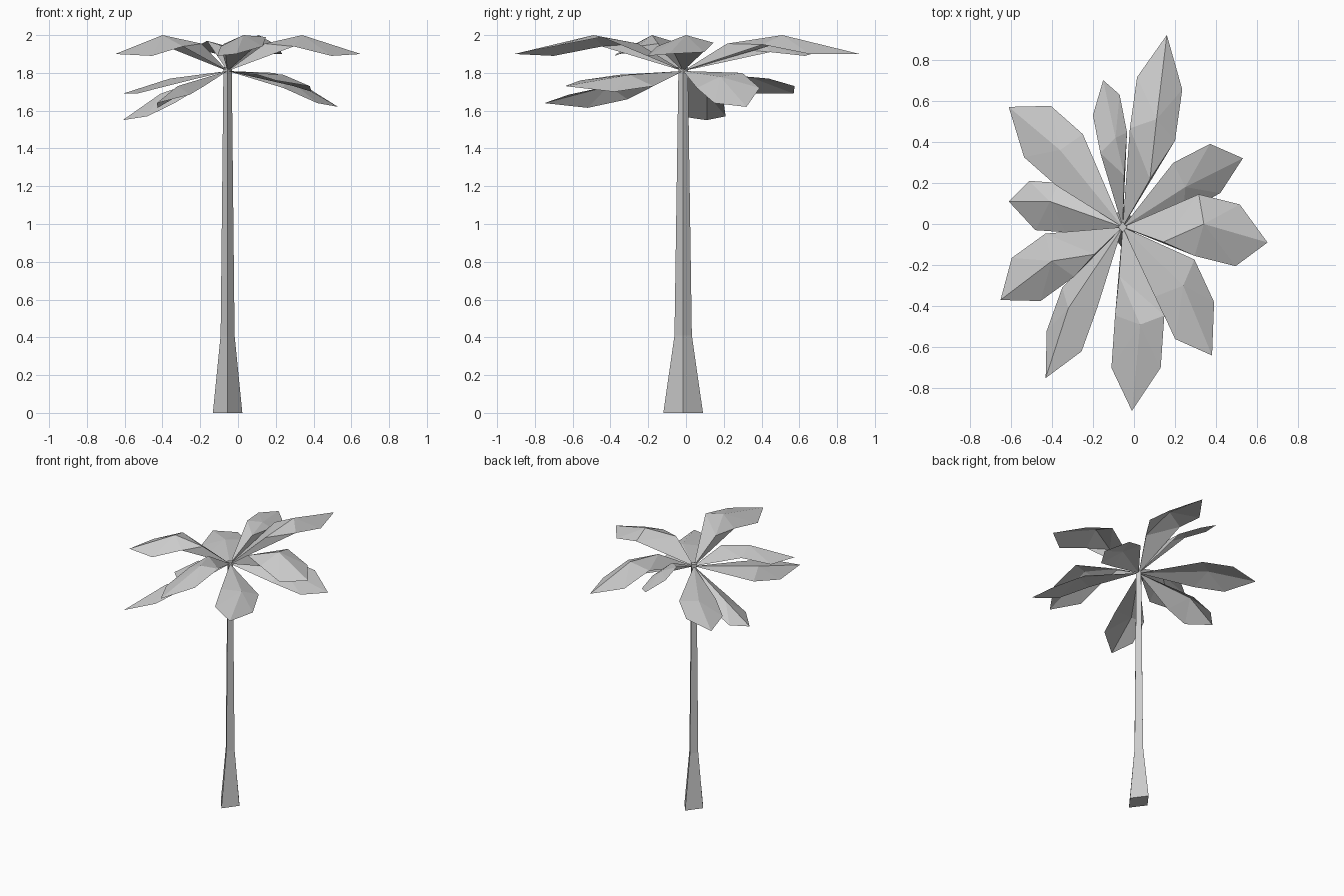
import bpy
import bmesh
from mathutils import Vector

default_cube = bpy.data.objects.get("Cube")
if default_cube:
    bpy.data.objects.remove(default_cube, do_unlink=True)

# Single plain grey for the whole tree
grey = bpy.data.materials.new("plain_grey")
grey.use_nodes = True
shade = (0.6, 0.6, 0.6, 1)
grey.diffuse_color = shade
grey.node_tree.nodes["Principled BSDF"].inputs["Base Color"].default_value = shade

crown = Vector((-0.055, -0.015, 1.81))


def finish(name, bm):
    """Turn a bmesh into a flat shaded object."""
    mesh = bpy.data.meshes.new(name)
    bm.to_mesh(mesh)
    bm.free()
    mesh.materials.append(grey)
    obj = bpy.data.objects.new(name, mesh)
    bpy.context.collection.objects.link(obj)
    return obj


def make_trunk(sections):
    """Loft a four sided trunk through diamond sections (z, half x, half y)."""
    bm = bmesh.new()
    rings = []
    for z, half_x, half_y in sections:
        corners = ((half_x, 0), (0, half_y), (-half_x, 0), (0, -half_y))
        rings.append([bm.verts.new((crown.x + x, crown.y + y, z)) for x, y in corners])
    for lower, upper in zip(rings, rings[1:]):
        for i in range(4):
            j = (i + 1) % 4
            bm.faces.new((lower[i], lower[j], upper[j], upper[i]))
    bm.faces.new(reversed(rings[0]))
    bm.faces.new(rings[-1])
    return finish("trunk", bm)


def make_frond(name, tip, rib, blade, low_blade, raised):
    """Fold a frond along its midrib; each blade is an offset from that rib."""
    tip, rib = Vector(tip), Vector(rib)
    outward = (tip - crown).to_2d().normalized().to_3d()
    stalk = crown.lerp(rib, 0.5)
    if raised:
        stalk += Vector((low_blade[0], low_blade[1], 0)) * 0.5
        stalk.z += 0.05

    bm = bmesh.new()
    root_v, stalk_v, rib_v, tip_v = [bm.verts.new(p) for p in (crown, stalk, rib, tip)]
    for offset in (blade, low_blade):
        side = Vector(offset)
        inner = bm.verts.new(rib + side - outward * 0.045)
        outer = bm.verts.new(rib.lerp(tip, 0.5) + side)
        bm.faces.new((root_v, inner, stalk_v))
        bm.faces.new((stalk_v, inner, rib_v))
        bm.faces.new((rib_v, inner, outer))
        bm.faces.new((rib_v, outer, tip_v))
    bmesh.ops.recalc_face_normals(bm, faces=bm.faces)
    # Make the upper side the outside
    if sum(f.normal.z * f.calc_area() for f in bm.faces) < 0:
        bmesh.ops.reverse_faces(bm, faces=bm.faces)
    return finish(name, bm)


make_trunk([(0, 0.078, 0.105), (0.41, 0.037, 0.046), (1.83, 0.022, 0.025)])

# Arching upper fronds: tip, midrib bend, blade offset, lower blade offset
upper_fronds = {
    "front": ((-0.01, -0.91, 1.9), (0.03, -0.49, 2), (0.12, 0, -0.01), (-0.12, 0, -0.06)),
    "left": ((0.65, -0.09, 1.9), (0.34, 0, 2), (0.02, 0.14, -0.04), (0, -0.16, -0.06)),
    "right": ((-0.65, -0.37, 1.9), (-0.4, -0.18, 2), (-0.07, 0.11, -0.04), (0.07, -0.1, -0.06)),
    "back": ((0.16, 0.92, 1.9), (0.11, 0.51, 2), (-0.12, 0, -0.05), (0.1, -0.06, -0.05)),
    "back_narrow": ((-0.15, 0.7, 1.91), (-0.09, 0.42, 1.95), (-0.08, -0.03, 0.02), (0.05, 0.07, -0.04)),
}

# Drooping lower fronds
lower_fronds = {
    "front_left": ((0.38, -0.64, 1.73), (0.24, -0.3, 1.79), (-0.11, -0.09, 0), (0.08, 0.09, -0.06)),
    "front_right": ((-0.43, -0.75, 1.64), (-0.32, -0.41, 1.73), (0.12, -0.04, 0), (-0.05, 0.06, -0.07)),
    "right": ((-0.61, 0.11, 1.55), (-0.41, 0.11, 1.69), (0, 0.1, -0.05), (0.03, -0.14, -0.05)),
    "back_right": ((-0.61, 0.57, 1.69), (-0.36, 0.36, 1.77), (0.08, 0.11, 0), (-0.05, -0.14, -0.04)),
    "back_left": ((0.53, 0.32, 1.62), (0.25, 0.18, 1.78), (-0.02, 0.14, 0.02), (0.03, -0.1, -0.06)),
}

for place, shape in upper_fronds.items():
    make_frond("upper_frond_" + place, *shape, raised=True)
for place, shape in lower_fronds.items():
    make_frond("lower_frond_" + place, *shape, raised=False)
